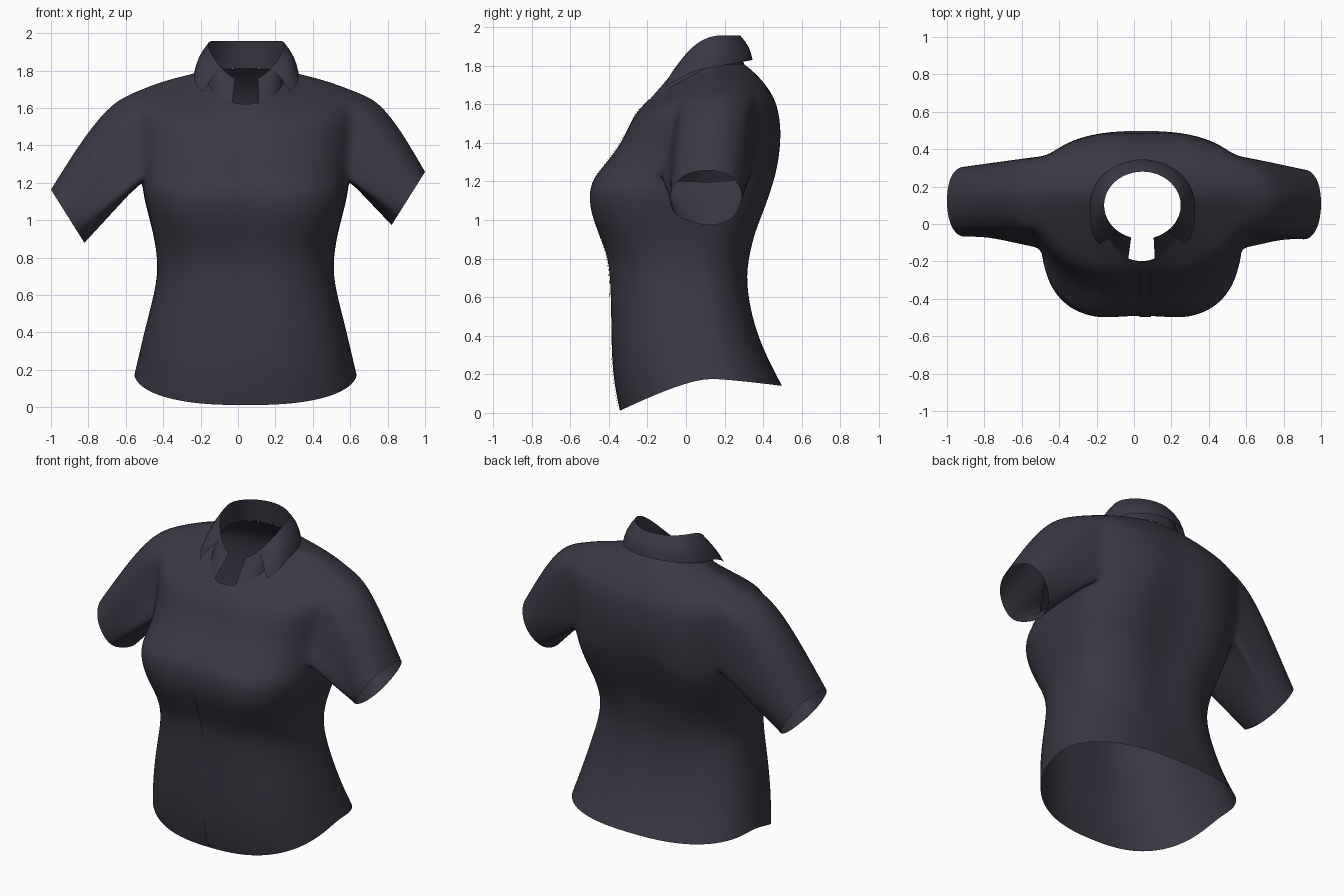
import bpy, bmesh, math
from mathutils import Vector

if "Cube" in bpy.data.objects:
    bpy.data.objects.remove(bpy.data.objects["Cube"])

CX = 0.04          # torso centre line
N = 32             # columns around the torso

cloth = bpy.data.materials.new("dark slate cloth")
cloth.diffuse_color = (0.042, 0.040, 0.058, 1)
cloth.use_nodes = True
cloth.node_tree.nodes["Principled BSDF"].inputs["Base Color"].default_value = cloth.diffuse_color


def finish(name, bm, levels):
    me = bpy.data.meshes.new(name)
    bm.normal_update()
    bm.to_mesh(me)
    bm.free()
    me.materials.append(cloth)
    for p in me.polygons:
        p.use_smooth = True
    ob = bpy.data.objects.new(name, me)
    bpy.context.collection.objects.link(ob)
    if levels:
        sub = ob.modifiers.new("smooth", 'SUBSURF')
        sub.levels = sub.render_levels = levels
    return ob


def power(v, e):
    return math.copysign(abs(v) ** e, v)


def ring_point(row, t):
    """Point on a torso ring; t = 0 is the front, t = 90 degrees is +x."""
    zf, zs, zb, yf, yb, hw, ys, p, dip = row
    c, s = math.cos(t), math.sin(t)
    k = abs(c)
    x = CX + hw * power(s, min(p, 0.9))
    if c > 0:
        y, z = ys + (yf - ys) * k ** p, zs + (zf - zs) * k
    else:
        y, z = ys + (yb - ys) * k ** 0.8, zs + (zb - zs) * k
    # hollow between the bust halves and along the spine
    y += dip * math.copysign(math.exp(-((x - CX) / 0.1) ** 2), c)
    return Vector((x, y, z))


# front z, side z, back z, front y, back y, half width, side y, squareness, hollow
ROWS = [
    (0.01, 0.18, 0.14, -0.345, 0.50, 0.597, 0.10, 0.80, 0.0),
    (0.20, 0.29, 0.27, -0.385, 0.43, 0.570, 0.08, 0.80, 0.0),
    (0.45, 0.45, 0.45, -0.397, 0.36, 0.532, 0.05, 0.80, 0.01),
    (0.68, 0.68, 0.68, -0.405, 0.32, 0.470, 0.02, 0.80, 0.02),
    (0.82, 0.82, 0.82, -0.420, 0.34, 0.475, 0.02, 0.75, 0.02),
    (0.94, 0.94, 0.94, -0.472, 0.37, 0.497, 0.05, 0.65, 0.03),
    (1.06, 1.06, 1.06, -0.515, 0.42, 0.530, 0.08, 0.60, 0.03),
    (1.18, 1.15, 1.18, -0.515, 0.46, 0.550, 0.10, 0.60, 0.03),
    (1.25, 1.21, 1.27, -0.470, 0.485, 0.555, 0.14, 0.72, 0.025),
    (1.35, 1.38, 1.41, -0.385, 0.505, 0.580, 0.14, 0.88, 0.02),
    (1.43, 1.55, 1.52, -0.335, 0.50, 0.600, 0.14, 0.92, 0.02),
    (1.51, 1.69, 1.62, -0.295, 0.475, 0.600, 0.15, 0.95, 0.01),
    (1.555, 1.75, 1.71, -0.260, 0.41, 0.440, 0.16, 1.0, 0.0),
    (1.59, 1.78, 1.775, -0.228, 0.345, 0.300, 0.15, 1.0, 0.0),
    (1.62, 1.80, 1.81, -0.200, 0.30, 0.215, 0.12, 1.0, 0.0),
]
ARM_ROWS = range(8, 11)                     # faces left out for the armholes
RIGHT_COLS = range(6, 11)
LEFT_COLS = [N - 1 - c for c in RIGHT_COLS]

# Torso
bm = bmesh.new()
grid = [[bm.verts.new(ring_point(r, 2 * math.pi * i / N)) for i in range(N)] for r in ROWS]
for j in range(len(ROWS) - 1):
    for i in range(N):
        if j in ARM_ROWS and (i in RIGHT_COLS or i in LEFT_COLS):
            continue
        k = (i + 1) % N
        bm.faces.new((grid[j][i], grid[j][k], grid[j + 1][k], grid[j + 1][i]))


# Sleeves grow from the armhole loops to a tilted round cuff
def sleeve(c0, c1, side, cuff):
    r0, r1 = ARM_ROWS[0], ARM_ROWS[-1] + 1
    loop = [grid[r0][c] for c in range(c0, c1)]
    loop += [grid[r][c1] for r in range(r0, r1)]
    loop += [grid[r1][c] for c in range(c1, c0, -1)]
    loop += [grid[r][c0] for r in range(r1, r0, -1)]
    mid = sum((v.co for v in loop), Vector()) / len(loop)
    up = Vector((side * 0.09, 0, 0.143))
    out = Vector((side * 0.85, 0, 0.53))
    start = [v.co.copy() for v in loop]
    ends = []
    for p in start:
        a = math.atan2((p.z - mid.z) / 0.24, (p.y - mid.y) / 0.22)
        ends.append((cuff + Vector((0, 0.195 * math.cos(a), 0)) + up * (1.03 * math.sin(a)), math.sin(a)))
    prev = loop
    for f in (0.14, 0.32, 0.55, 0.8, 1.0):
        swell = 0.055 * math.sin(math.pi * f ** 0.6)
        ring = [bm.verts.new(p.lerp(e, f) + out * swell * max(s, 0))
                for p, (e, s) in zip(start, ends)]
        for i in range(len(ring)):
            k = (i + 1) % len(ring)
            bm.faces.new((prev[i], prev[k], ring[k], ring[i]))
        prev = ring


sleeve(6, 11, 1, Vector((0.91, 0.105, 1.115)))
sleeve(N - 11, N - 6, -1, Vector((-0.91, 0.12, 1.02)))
bmesh.ops.recalc_face_normals(bm, faces=bm.faces)
shirt = finish("shirt_body", bm, 2)


# Collar: stand rises from the neckline, flap folds over it
def fold_point(t):
    y = 0.10 - 0.18 * math.cos(t)
    drop = 0.215 * (max(0.2 - y, 0) / 0.28) ** 2.4
    return Vector((0.045 + 0.205 * math.sin(t), y, 1.958 - drop))


def flap_point(t):
    c, s = math.cos(t), math.sin(t)
    k = max(c, 0) / 0.77
    x = 0.045 + (0.28 + 0.08 * k * k) * s
    if c > 0:
        return Vector((x, 0.10 - 0.27 * c, 1.785 - 0.10 * k ** 1.5))
    return Vector((x, 0.10 - 0.245 * c, 1.785 + 0.045 * -c))


def strip(name, lower, upper, gap, bulge, steps=40, bands=4):
    bm = bmesh.new()
    rows = []
    for i in range(steps + 1):
        t = gap + (2 * math.pi - 2 * gap) * i / steps
        a, b = lower(t), upper(t)
        d = Vector((math.sin(t), -math.cos(t), 0.3)) * bulge
        rows.append([bm.verts.new(a.lerp(b, j / bands) + d * math.sin(math.pi * j / bands))
                     for j in range(bands + 1)])
    for p, q in zip(rows, rows[1:]):
        for j in range(bands):
            bm.faces.new((p[j], q[j], q[j + 1], p[j + 1]))
    return finish(name, bm, 0)


strip("collar_stand", lambda t: ring_point(ROWS[-1], t), fold_point, math.radians(17), 0.0)
strip("collar_flap", flap_point, fold_point, math.radians(40), 0.012)

# Button placket: a thin strip laid on the shirt front
bm = bmesh.new()
rows = []
for i in range(41):
    z = 0.03 + 1.55 * i / 40
    rows.append([bm.verts.new((x, -0.8, z)) for x in (0.03, 0.06, 0.09)])
for p, q in zip(rows, rows[1:]):
    for j in range(2):
        bm.faces.new((p[j], p[j + 1], q[j + 1], q[j]))
placket = finish("front_placket", bm, 0)
wrap = placket.modifiers.new("lay on shirt", 'SHRINKWRAP')
wrap.target = shirt
wrap.wrap_method = 'PROJECT'
wrap.use_project_y = True
wrap.use_positive_direction = True
wrap.use_negative_direction = False
wrap.offset = 0.006
